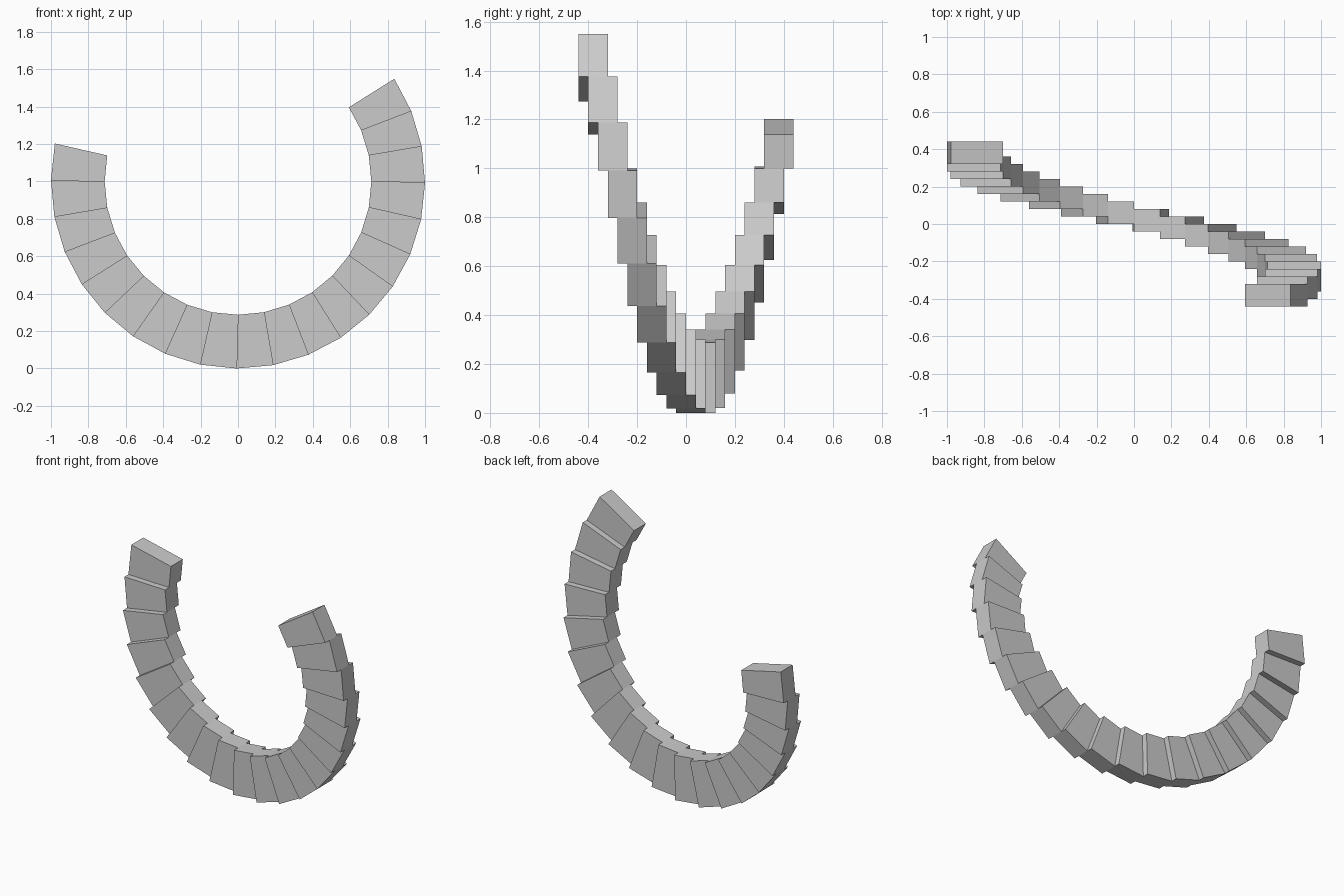
import bpy
from math import sin, cos, radians

if "Cube" in bpy.data.objects:
    bpy.data.objects.remove(bpy.data.objects["Cube"])

STEPS_LEFT, STEPS_RIGHT = 9, 11      # treads either side of the lowest point
TURN = 11.25                         # degrees per tread
R_IN, R_OUT = 0.713, 1.0
SKEW = -0.45                         # outer rim is turned slightly
RISE, THICK = 0.04, 0.12             # offset between treads, tread thickness


def rim(radius, degrees):
    """Point on the rim, measured from the lowest point towards +x."""
    a = radians(degrees)
    return radius * sin(a), 1.0 - radius * cos(a)


def wedge(name, start, y_back):
    """One wedge-shaped tread extruded along y."""
    end = start + TURN
    profile = [rim(R_IN, start), rim(R_OUT, start + SKEW),
               rim(R_OUT, end + SKEW), rim(R_IN, end)]
    verts = [(x, y, z) for y in (y_back - THICK, y_back) for x, z in profile]
    faces = [(0, 1, 2, 3), (7, 6, 5, 4)]
    faces += [(i, i + 4, (i + 1) % 4 + 4, (i + 1) % 4) for i in range(4)]
    mesh = bpy.data.meshes.new(name)
    mesh.from_pydata(verts, [], faces)
    obj = bpy.data.objects.new(name, mesh)
    bpy.context.collection.objects.link(obj)


# Curved flight of overlapping treads
for i in range(STEPS_LEFT + STEPS_RIGHT):
    wedge(f"stair_tread_{i + 1:02d}", (i - STEPS_LEFT) * TURN, 0.44 - RISE * i)
